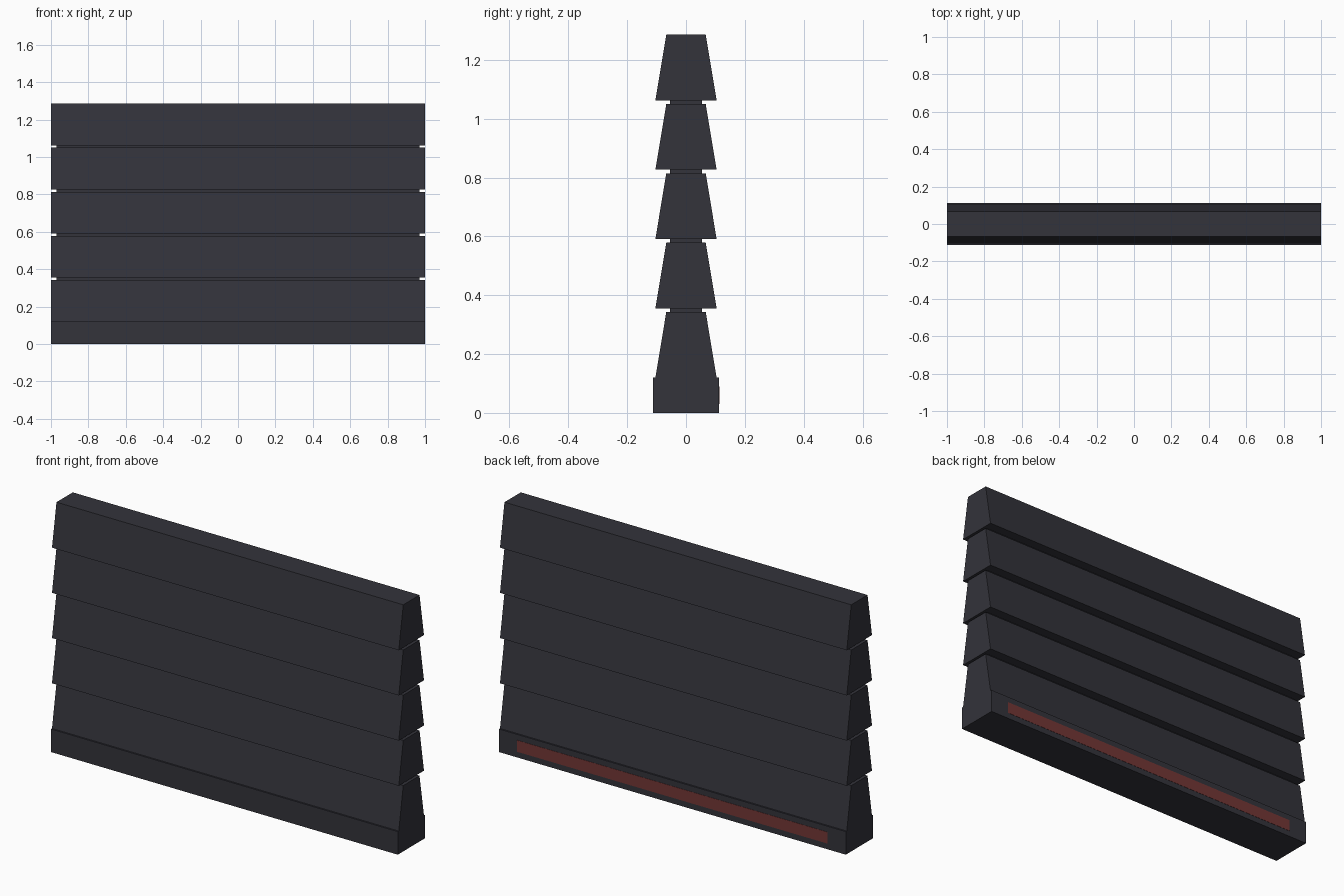
import bpy

if "Cube" in bpy.data.objects:
    bpy.data.objects.remove(bpy.data.objects["Cube"])

def material(name, rgb):
    m = bpy.data.materials.new(name)
    m.diffuse_color = (*rgb, 1)
    m.use_nodes = True
    m.node_tree.nodes["Principled BSDF"].inputs["Base Color"].default_value = m.diffuse_color
    return m

dark = material("dark_charcoal", (0.033, 0.033, 0.043))
red = material("dull_red", (0.17, 0.037, 0.035))

def bar(name, x, yb, yt, z0, z1, mat, yc=0):
    """Bar along x: half length x, half depth yb at the bottom and yt at the top."""
    profile = [(yc - yb, z0), (yc + yb, z0), (yc + yt, z1), (yc - yt, z1)]
    verts = [(sx, y, z) for sx in (-x, x) for y, z in profile]
    faces = [(3, 2, 1, 0), (4, 5, 6, 7)]
    faces += [(i, (i + 1) % 4, (i + 1) % 4 + 4, i + 4) for i in range(4)]
    me = bpy.data.meshes.new(name)
    me.from_pydata(verts, [], faces)
    me.materials.append(mat)
    ob = bpy.data.objects.new(name, me)
    bpy.context.collection.objects.link(ob)
    return ob

# Foot and the coloured strip on its back
bar("base", 1, 0.112, 0.112, 0, 0.12, dark)
bar("back_strip", 0.895, 0.001, 0.001, 0.03, 0.09, red, yc=0.1122)

# Five tapered slats with narrow, shorter spacers between them
PITCH, HEIGHT = 0.2356, 0.223
for i in range(5):
    z = 0.12 + i * PITCH
    bar(f"slat_{i + 1}", 1, 0.104, 0.067, z, z + HEIGHT, dark)
    if i < 4:
        bar(f"spacer_{i + 1}", 0.97, 0.054, 0.054, z + HEIGHT, z + PITCH, dark)
